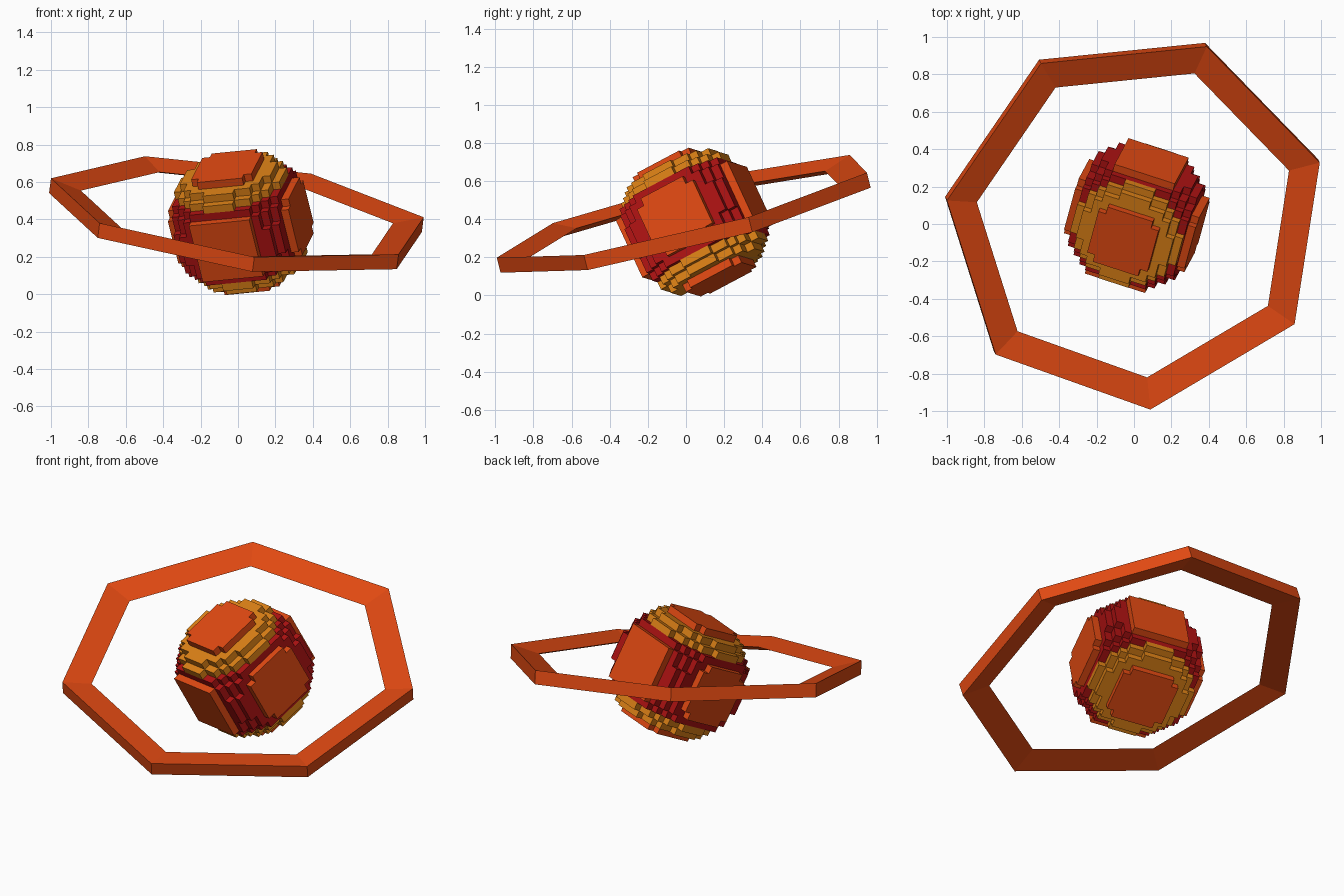
import bpy, bmesh, math
from mathutils import Vector, Matrix
from itertools import product

cube = bpy.data.objects.get("Cube")
if cube:
    bpy.data.objects.remove(cube, do_unlink=True)


def material(name, r, g, b):
    m = bpy.data.materials.new(name)
    m.use_nodes = True
    m.diffuse_color = (r, g, b, 1)
    m.node_tree.nodes["Principled BSDF"].inputs["Base Color"].default_value = (r, g, b, 1)
    return m


ORANGE = material("orange", 0.75, 0.067, 0.006)
GOLD = material("gold", 0.72, 0.22, 0.008)
RED = material("deep red", 0.42, 0.006, 0.006)


def finish(bm, name, mats, matrix):
    bmesh.ops.recalc_face_normals(bm, faces=bm.faces)
    mesh = bpy.data.meshes.new(name)
    bm.to_mesh(mesh)
    bm.free()
    for m in mats:
        mesh.materials.append(m)
    obj = bpy.data.objects.new(name, mesh)
    obj.matrix_world = matrix
    bpy.context.collection.objects.link(obj)
    return obj


def frame(up, side, centre):
    # Local axes with z along up and x as close as possible to side
    z = Vector(up).normalized()
    y = z.cross(Vector(side)).normalized()
    x = y.cross(z)
    rot = Matrix((x, y, z)).transposed().to_4x4()
    return Matrix.Translation(centre) @ rot


# Planet: a ball of cubes, with a flat plate on each of its six sides
N = 8
VOXEL = 0.0425


def depth(c):
    # Layer number counted outward from the middle plane
    return c if c >= 0 else -c - 1


def solid(cell):
    a, b, c = (depth(v) for v in cell)
    if max(a, b, c) >= N:
        return False
    if b == N - 1:
        return max(a, c) <= 3
    return a * a + b * b + c * c < N * N


def colour(cell):
    a, b, c = (depth(v) for v in cell)
    if max(a, b, c) == N - 1:
        return 0
    return 1 if c >= N - 3 else 2


bm = bmesh.new()
corners = {}


def corner(p):
    if p not in corners:
        corners[p] = bm.verts.new(Vector(p) * VOXEL)
    return corners[p]


for cell in product(range(-N, N), repeat=3):
    if not solid(cell):
        continue
    for axis, step in product(range(3), (-1, 1)):
        beside = list(cell)
        beside[axis] += step
        if solid(beside):
            continue
        u, v = (axis + 1) % 3, (axis + 2) % 3
        quad = []
        for du, dv in ((0, 0), (1, 0), (1, 1), (0, 1)):
            p = list(cell)
            p[axis] += step > 0
            p[u] += du
            p[v] += dv
            quad.append(corner(tuple(p)))
        if step < 0:
            quad.reverse()
        bm.faces.new(quad).material_index = colour(cell)

# Merge the flat areas into large faces
bmesh.ops.dissolve_limit(bm, angle_limit=0.01, verts=bm.verts, edges=bm.edges,
                         delimit={'MATERIAL'})
finish(bm, "planet", [ORANGE, GOLD, RED],
       frame((-0.22, -0.41, 0.885), (0.945, -0.31, 0.10), (0.015, 0.045, 0.385)))

# Ring: seven straight sides with a wedge section, thin on the inside
SIDES = 7
section = ((1.033, 0.041), (1.033, -0.041), (0.865, 0))
bm = bmesh.new()
loops = []
for i in range(SIDES):
    a = math.radians(18.8) + math.tau * i / SIDES
    loops.append([bm.verts.new((r * math.cos(a), r * math.sin(a), z)) for r, z in section])
for i in range(SIDES):
    p, q = loops[i], loops[(i + 1) % SIDES]
    for j in range(3):
        k = (j + 1) % 3
        bm.faces.new((p[j], q[j], q[k], p[k]))
finish(bm, "ring", [ORANGE],
       frame((0.13, -0.25, 1), (1, 0, -0.13), (0.008, 0.015, 0.418)))
